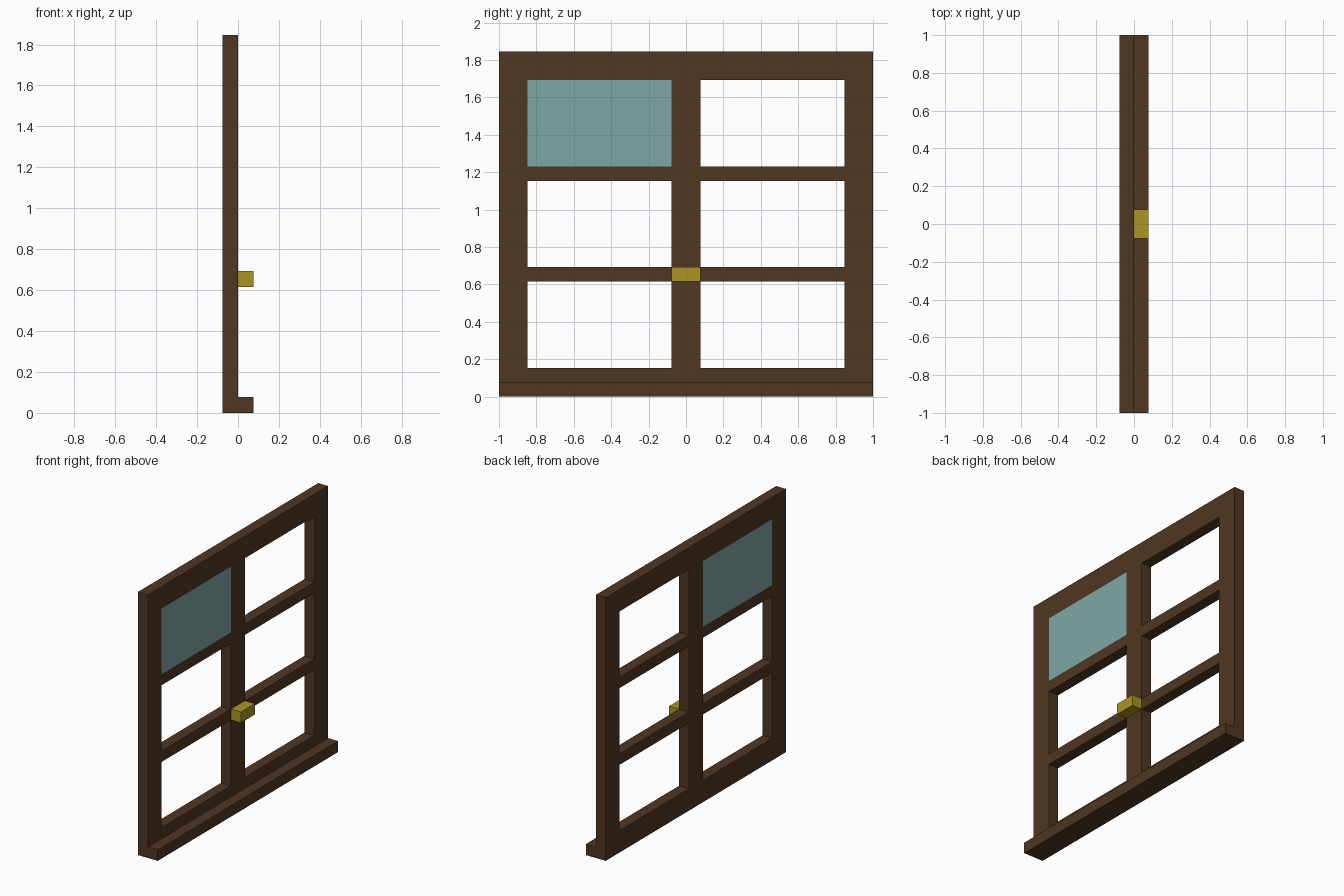
import bpy
import bmesh
from mathutils import Vector

if "Cube" in bpy.data.objects:
    bpy.data.objects.remove(bpy.data.objects["Cube"])

U = 2 / 26  # one module of the design grid


def material(name, rgb):
    m = bpy.data.materials.new(name)
    m.diffuse_color = (*rgb, 1)
    m.use_nodes = True
    m.node_tree.nodes["Principled BSDF"].inputs["Base Color"].default_value = m.diffuse_color
    return m


WOOD = material("dark_wood", (0.08, 0.038, 0.016))
GLASS = material("glass", (0.21, 0.39, 0.38))
BRASS = material("brass", (0.40, 0.30, 0.017))


def box(name, x, y, z, mat):
    """Box from (min, max) ranges given in modules."""
    lo, hi = (Vector(p) * U for p in zip(x, y, z))
    bm = bmesh.new()
    bmesh.ops.create_cube(bm, size=1)
    for v in bm.verts:
        v.co = (lo + hi) / 2 + Vector(a * b for a, b in zip(v.co, hi - lo))
    mesh = bpy.data.meshes.new(name)
    bm.to_mesh(mesh)
    bm.free()
    mesh.materials.append(mat)
    obj = bpy.data.objects.new(name, mesh)
    bpy.context.collection.objects.link(obj)
    return obj


DEPTH = (-1, 0)

# Outer frame
box("bottom_rail", DEPTH, (-13, 13), (0, 2), WOOD)
box("top_rail", DEPTH, (-13, 13), (22, 24), WOOD)
box("left_stile", DEPTH, (-13, -11), (2, 22), WOOD)
box("right_stile", DEPTH, (11, 13), (2, 22), WOOD)

# Centre mullion and horizontal glazing bars
box("mullion", DEPTH, (-1, 1), (2, 22), WOOD)
for row, z in (("lower", 8), ("upper", 15)):
    for side, y in (("left", (-11, -1)), ("right", (1, 11))):
        box(f"{row}_{side}_bar", DEPTH, y, (z, z + 1), WOOD)

# Sill, latch and the single remaining pane
box("sill", (0, 1), (-13, 13), (0, 1), WOOD)
box("latch", (0, 1), (-1, 1), (8, 9), BRASS)
box("glass_pane", DEPTH, (-11, -1), (16, 22), GLASS)
